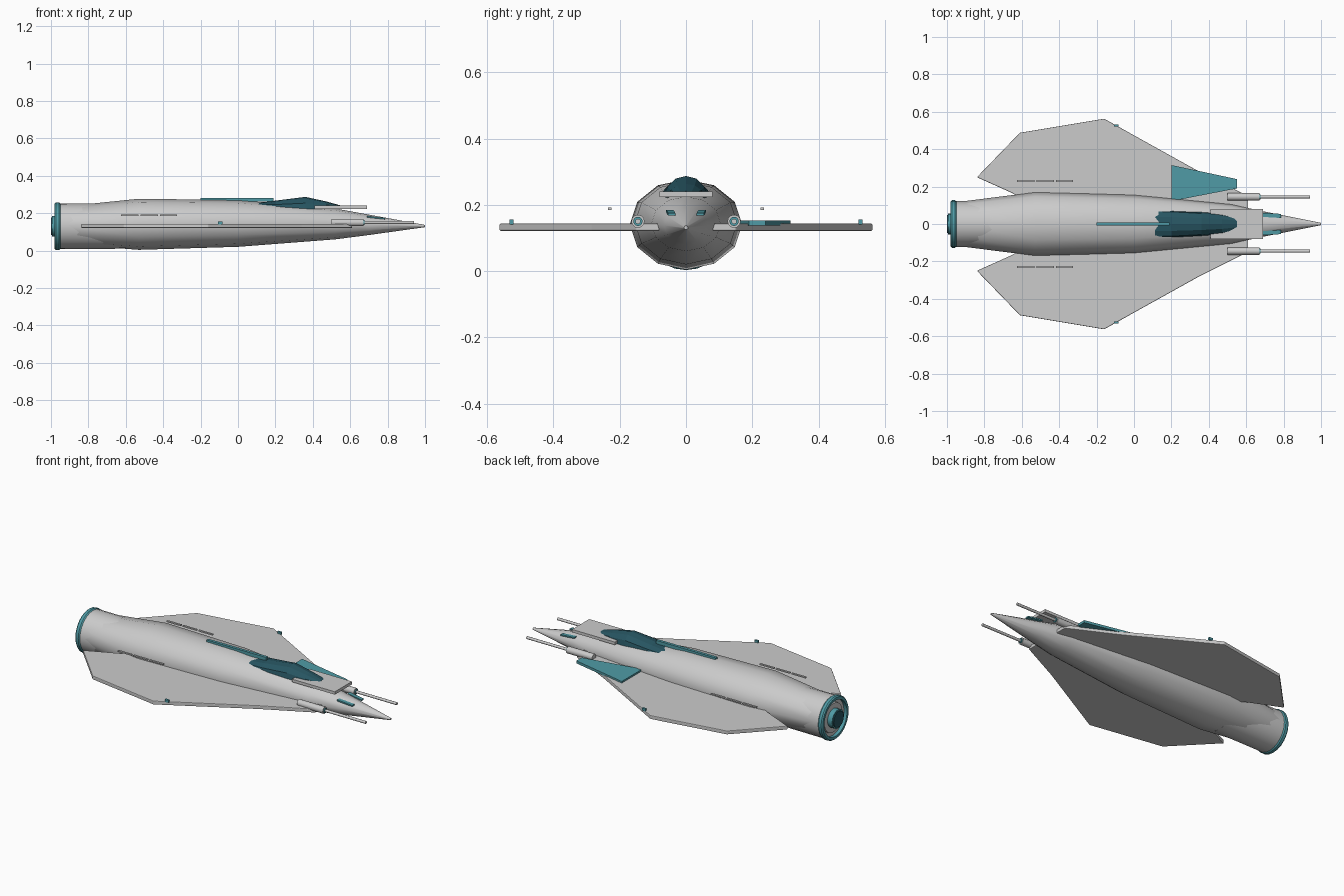
import bpy, bmesh, math
from mathutils import Vector

if "Cube" in bpy.data.objects:
    bpy.data.objects.remove(bpy.data.objects["Cube"])


def material(name, color):
    m = bpy.data.materials.new(name)
    m.diffuse_color = color
    m.use_nodes = True
    m.node_tree.nodes["Principled BSDF"].inputs["Base Color"].default_value = m.diffuse_color
    return m


TEAL = material("teal", (0.08, 0.33, 0.38, 1))
DARK = material("dark_teal", (0.02, 0.09, 0.12, 1))


def finish(name, bm, mat=None, smooth=None, bevel=0):
    bmesh.ops.recalc_face_normals(bm, faces=bm.faces[:])
    me = bpy.data.meshes.new(name)
    bm.to_mesh(me)
    bm.free()
    ob = bpy.data.objects.new(name, me)
    bpy.context.collection.objects.link(ob)
    if mat:
        me.materials.append(mat)
    if bevel:
        b = ob.modifiers.new("bevel", 'BEVEL')
        b.width, b.segments = bevel, 2
    if smooth:
        bpy.ops.object.select_all(action='DESELECT')
        ob.select_set(True)
        bpy.context.view_layer.objects.active = ob
        bpy.ops.object.shade_smooth_by_angle(angle=math.radians(smooth))
    return ob


def loft(name, rings, mat=None, smooth=None):
    """Skin a list of equal-length closed rings and cap both ends."""
    bm = bmesh.new()
    vs = [[bm.verts.new(p) for p in r] for r in rings]
    n = len(vs[0])
    for a, b in zip(vs, vs[1:]):
        for i in range(n):
            bm.faces.new((a[i], a[(i + 1) % n], b[(i + 1) % n], b[i]))
    bm.faces.new(vs[0])
    bm.faces.new(vs[-1])
    return finish(name, bm, mat, smooth)


def ring(x, ry, rz, y=0, z=0.13, n=24):
    return [(x, y + ry * math.cos(2 * math.pi * i / n), z + rz * math.sin(2 * math.pi * i / n))
            for i in range(n)]


def tube(name, stations, y=0, z=0.13, n=24, mat=None):
    """Round part along x from (x, radius) stations."""
    return loft(name, [ring(x, r, r, y, z, n) for x, r in stations], mat, 35)


def plate(name, outline, z0, z1, mat=None, side=1, bevel=0):
    return_rings = [[(x, y * side, z) for x, y in outline] for z in (z0, z1)]
    ob = loft(name, return_rings, mat)
    if bevel:
        b = ob.modifiers.new("bevel", 'BEVEL')
        b.width, b.segments = bevel, 2
    return ob


def box(name, x0, x1, y, w, z0, z1, mat=None, side=1):
    return plate(name, [(x0, y - w / 2), (x1, y - w / 2), (x1, y + w / 2), (x0, y + w / 2)],
                 z0, z1, mat, side)


# Fuselage: twelve-sided loft (x, half width, bottom z, top z)
sections = [(-0.94, 0.118, 0.035, 0.235), (-0.53, 0.17, 0.004, 0.277), (0.0, 0.155, 0.02, 0.27),
            (0.52, 0.105, 0.06, 0.225), (0.70, 0.066, 0.083, 0.192), (1.0, 0.006, 0.125, 0.137)]
loft("fuselage", [ring(x, w, (t - b) / 2, 0, (t + b) / 2, 12) for x, w, b, t in sections], None, 40)

# Engine: casing with recessed end, glowing rim and core
tube("engine_casing", [(-0.6, 0.12), (-0.96, 0.122), (-0.96, 0.105), (-0.955, 0.08)])
tube("engine_rim", [(-0.95, 0.106), (-0.95, 0.122), (-0.957, 0.127), (-0.973, 0.127),
                    (-0.98, 0.121), (-0.98, 0.106), (-0.95, 0.106)], mat=TEAL)
tube("engine_inner", [(-0.94, 0.09), (-0.965, 0.085)])
tube("engine_core_rim", [(-0.95, 0.055), (-0.995, 0.055)], mat=TEAL)
tube("engine_core", [(-0.95, 0.047), (-1.0, 0.047)], mat=DARK)

# Canopy: faceted arch cross-sections (x, half width, base z, top z)
arch = []
for x, w, b, t in [(0.09, 0.075, 0.235, 0.252), (0.20, 0.074, 0.225, 0.267),
                   (0.36, 0.064, 0.22, 0.287), (0.47, 0.053, 0.225, 0.263),
                   (0.55, 0.035, 0.23, 0.241)]:
    h = t - b
    arch.append([(x, -w, b), (x, -w * 0.88, b + h * 0.5), (x, -w * 0.5, b + h * 0.88), (x, 0, t),
                 (x, w * 0.5, b + h * 0.88), (x, w * 0.88, b + h * 0.5), (x, w, b)])
loft("canopy", arch, DARK)
box("nose_deck", 0.41, 0.69, 0, 0.16, 0.223, 0.24)
box("spine_strip", -0.20, 0.19, 0, 0.017, 0.262, 0.282, TEAL)

# Teal fin, fitted on one side only
plate("fore_fin", [(0.2, 0.315), (0.55, 0.24), (0.55, 0.19), (0.24, 0.13), (0.2, 0.135)],
      0.138, 0.153, TEAL)

wing = [(-0.65, 0.165), (-0.84, 0.25), (-0.61, 0.488), (-0.16, 0.563), (0.34, 0.285),
        (0.61, 0.15), (0.61, 0.08), (-0.55, 0.10)]
for side, tag in ((1, "left"), (-1, "right")):
    # Wing with its light and raised slats
    plate("wing_" + tag, wing, 0.121, 0.143, None, side, 0.004)
    box("wing_light_" + tag, -0.107, -0.083, 0.526, 0.012, 0.14, 0.155, TEAL, side)
    for i in range(3):
        x = -0.625 + i * 0.104
        box(f"wing_slat_{tag}_{i + 1}", x, x + 0.092, 0.23, 0.011, 0.185, 0.192, None, side)
    # Cannon
    y = 0.145 * side
    tube("cannon_body_" + tag, [(0.5, 0.02), (0.67, 0.02)], y, 0.15, 12)
    tube("cannon_collar_" + tag, [(0.662, 0.014), (0.676, 0.014)], y, 0.15, 12, TEAL)
    tube("cannon_barrel_" + tag, [(0.66, 0.008), (0.94, 0.008)], y, 0.15, 12)
    # Slanted nose strip
    loft("nose_strip_" + tag, [[(x, (yc + dy) * side, zc + dz) for dy, dz in
         ((-0.011, -0.004), (0.011, -0.004), (0.011, 0.004), (-0.011, 0.004))]
         for x, yc, zc in ((0.69, 0.049, 0.181), (0.785, 0.043, 0.171))], TEAL)
